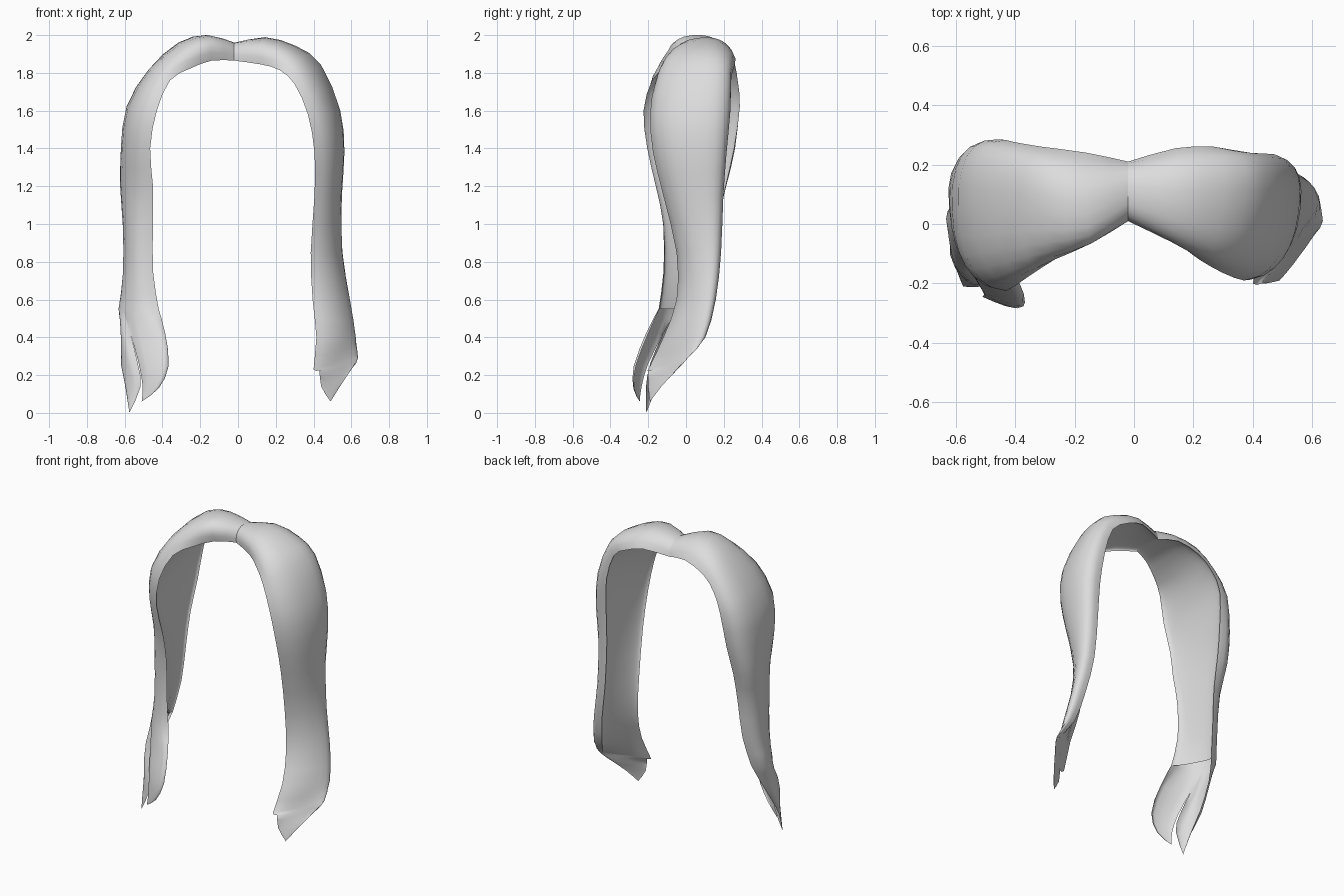
import bpy, bmesh
from math import cos, sin, pi, copysign
from mathutils import Vector

cube = bpy.data.objects.get("Cube")
if cube:
    bpy.data.objects.remove(cube, do_unlink=True)

mat = bpy.data.materials.new("light_grey")
mat.use_nodes = True
COLOUR = (0.72, 0.72, 0.72, 1)
mat.diffuse_color = COLOUR
mat.node_tree.nodes["Principled BSDF"].inputs["Base Color"].default_value = COLOUR

FULLNESS = 2 / 2.4   # exponent that makes the arches slightly boxy
HALF = 6             # columns in half an arch
LINING = 0.2         # height of the inner sheet relative to the outer arch


def arch(section, lo=0.0, hi=1.0, cols=2 * HALF, height=1.0):
    """Row of points on a rounded arch from front edge over crest to back edge."""
    f, m, b = (Vector(p) for p in section)
    mid = (f + b) / 2
    row = []
    for j in range(cols + 1):
        a = pi * (lo + (hi - lo) * j / cols)
        c = copysign(abs(cos(a)) ** FULLNESS, cos(a))
        s = abs(sin(a)) ** FULLNESS
        row.append(mid + (f - mid) * c + (m - mid) * s * height)
    return row


def refine(rows):
    """Add a smooth in-between row after every row."""
    out = []
    for i in range(len(rows) - 1):
        before, after = rows[max(i - 1, 0)], rows[min(i + 2, len(rows) - 1)]
        out.append(rows[i])
        out.append([(q + r) * 0.5625 - (p + s) * 0.0625
                    for p, q, r, s in zip(before, rows[i], rows[i + 1], after)])
    return out + [rows[-1]]


def make_sheet(name, strips, flip):
    """Skin strips of rows into one smooth object."""
    bm = bmesh.new()
    for rows in strips:
        grid = [[bm.verts.new(p) for p in row] for row in refine(rows)]
        for r0, r1 in zip(grid, grid[1:]):
            for j in range(len(r0) - 1):
                quad = [r0[j], r0[j + 1], r1[j + 1], r1[j]]
                bm.faces.new(quad[::-1] if flip else quad)
    bmesh.ops.remove_doubles(bm, verts=bm.verts, dist=0.0005)
    mesh = bpy.data.meshes.new(name)
    bm.to_mesh(mesh)
    bm.free()
    mesh.materials.append(mat)
    mesh.polygons.foreach_set("use_smooth", [True] * len(mesh.polygons))
    obj = bpy.data.objects.new(name, mesh)
    bpy.context.collection.objects.link(obj)


# Each section: front edge, crest, back edge
parting = ((-.02, .01, 1.865), (-.02, .1, 1.96), (-.02, .21, 1.865))

# Right lock, from the parting down to where it splits
right = [
    parting,
    ((-.14, -.05, 1.865), (-.16, .035, 2.0), (-.16, .24, 1.89)),
    ((-.26, -.115, 1.82), (-.31, .04, 1.96), (-.31, .26, 1.84)),
    ((-.36, -.18, 1.76), (-.47, .04, 1.82), (-.4, .275, 1.75)),
    ((-.43, -.225, 1.6), (-.59, .04, 1.62), (-.455, .285, 1.62)),
    ((-.465, -.205, 1.4), (-.62, .06, 1.4), (-.48, .255, 1.4)),
    ((-.45, -.16, 1.2), (-.62, .05, 1.2), (-.5, .21, 1.2)),
    ((-.45, -.12, 1.0), (-.605, .01, 1.0), (-.505, .17, 1.0)),
    ((-.45, -.115, .75), (-.6, -.01, .75), (-.52, .14, .75)),
    ((-.42, -.14, .55), (-.61, -.05, .55), (-.55, .09, .55)),
]

# Two pointed ends of the right lock
front_prong = [
    ((-.385, -.2, .42), (-.47, -.19, .42), (-.57, -.12, .42)),
    ((-.367, -.265, .25), (-.44, -.26, .25), (-.525, -.2, .26)),
    ((-.42, -.275, .13), (-.46, -.265, .13), (-.505, -.235, .14)),
    ((-.51, -.245, .06),) * 3,
]
rear_prong = [
    ((-.57, -.12, .42), (-.62, -.07, .4), (-.58, .03, .42)),
    ((-.53, -.19, .26), (-.605, -.14, .25), (-.595, -.07, .26)),
    ((-.515, -.21, .14), (-.57, -.19, .13), (-.59, -.15, .14)),
    ((-.575, -.21, 0),) * 3,
]

# Left lock, from the parting to its notched tip
left = [
    parting,
    ((.12, -.05, 1.845), (.14, .06, 1.985), (.14, .255, 1.89)),
    ((.22, -.12, 1.815), (.3, .05, 1.94), (.27, .26, 1.85)),
    ((.3, -.165, 1.74), (.43, .05, 1.84), (.37, .24, 1.78)),
    ((.37, -.19, 1.58), (.535, .04, 1.6), (.43, .235, 1.6)),
    ((.405, -.175, 1.38), (.56, .05, 1.38), (.45, .21, 1.38)),
    ((.405, -.12, 1.15), (.545, .06, 1.15), (.455, .195, 1.15)),
    ((.385, -.05, .85), (.54, .08, .85), (.475, .185, .85)),
    ((.395, -.05, .6), (.57, .07, .6), (.52, .155, .6)),
    ((.415, -.12, .4), (.595, .02, .4), (.56, .095, .4)),
    ((.4, -.2, .23), (.56, -.06, .27), (.62, 0, .29)),
    ((.43, -.2, .225), (.53, -.1, .23), (.605, -.04, .24)),
    ((.44, -.2, .14), (.49, -.17, .14), (.54, -.13, .14)),
    ((.49, -.19, .06),) * 3,
]


def prong(sections, lo, hi):
    """Continue one half of the split section into a pointed end."""
    return [arch(right[-1], lo, hi, HALF)] + [arch(s, cols=HALF) for s in sections]


# Curved outer sheets
make_sheet("right_hair_lock", [
    [arch(s) for s in right],
    prong(front_prong, 0, .5),
    prong(rear_prong, .5, 1),
], False)
make_sheet("left_hair_lock", [[arch(s) for s in left]], True)

# Shallow inner sheets that close the locks towards the head
make_sheet("right_lock_lining", [[arch(s, height=LINING) for s in right]], True)
make_sheet("left_lock_lining", [[arch(s, height=LINING) for s in left[:11]]], False)
